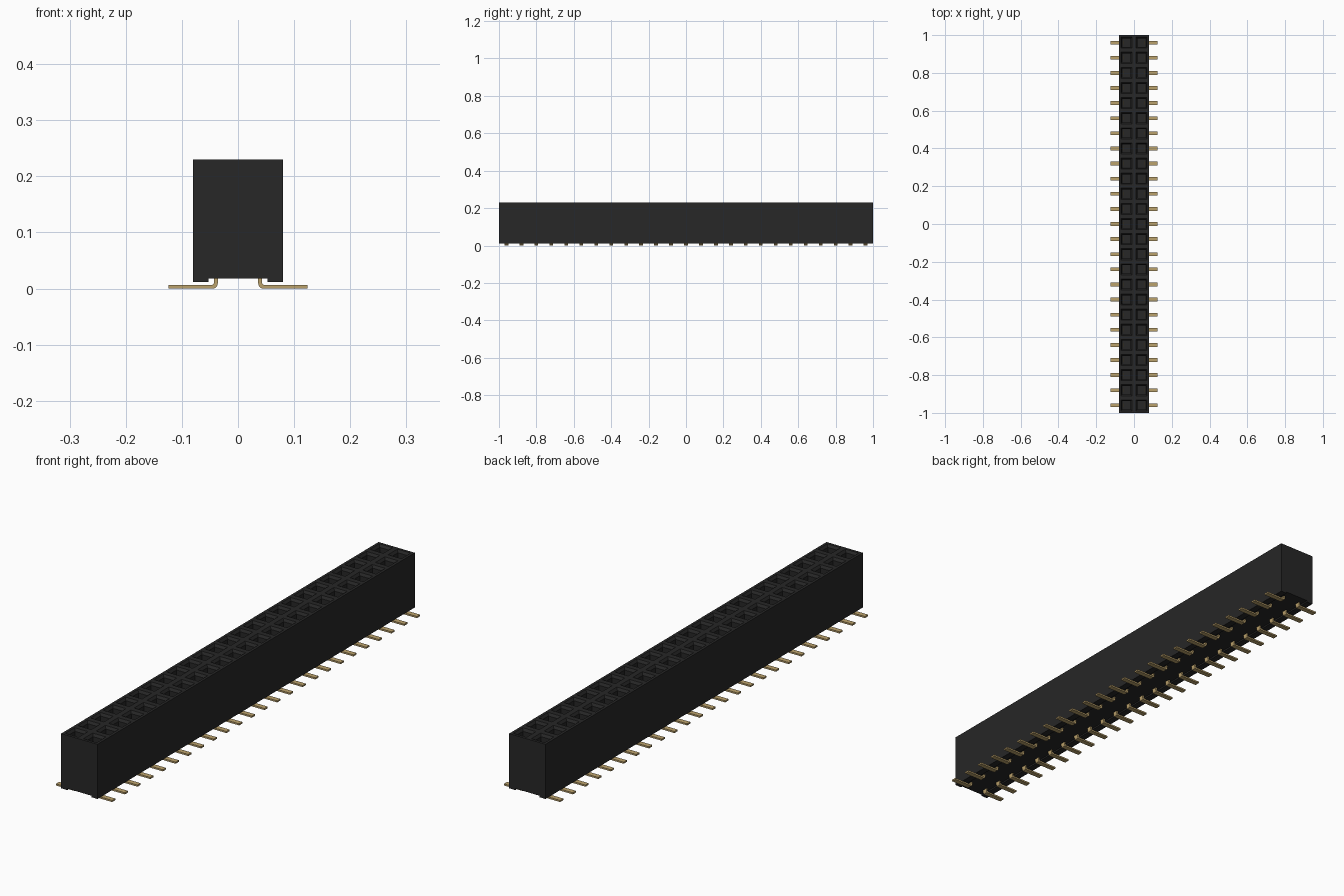
import bpy, bmesh
from mathutils import Matrix, Vector

if "Cube" in bpy.data.objects:
    bpy.data.objects.remove(bpy.data.objects["Cube"])

PITCH, ROWS = 0.08, 25
W, L, H = 0.08, 1.0, 0.23


def material(name, rgb):
    m = bpy.data.materials.new(name)
    m.use_nodes = True
    m.diffuse_color = (*rgb, 1)
    m.node_tree.nodes["Principled BSDF"].inputs["Base Color"].default_value = (*rgb, 1)
    return m


black = material("black plastic", (0.02, 0.02, 0.02))
gold = material("gold metal", (0.5, 0.36, 0.15))


def finish(bm, name, mat):
    mesh = bpy.data.meshes.new(name)
    bmesh.ops.recalc_face_normals(bm, faces=bm.faces)
    bm.to_mesh(mesh)
    bm.free()
    mesh.materials.append(mat)
    ob = bpy.data.objects.new(name, mesh)
    bpy.context.collection.objects.link(ob)
    return ob


def prism(bm, profile, y0, y1):
    """Extrude an x-z outline along y."""
    face = bm.faces.new([bm.verts.new((x, y0, z)) for x, z in profile])
    out = bmesh.ops.extrude_face_region(bm, geom=[face])["geom"]
    verts = [g for g in out if isinstance(g, bmesh.types.BMVert)]
    bmesh.ops.translate(bm, vec=(0, y1 - y0, 0), verts=verts)


# Housing: long block with a shallow channel underneath
bm = bmesh.new()
prism(bm, [(-W, 0.012), (-0.053, 0.012), (-0.053, 0.018), (0.053, 0.018),
           (0.053, 0.012), (W, 0.012), (W, H), (-W, H)], -L, L)
bmesh.ops.recalc_face_normals(bm, faces=bm.faces)
top = [f for f in bm.faces if f.normal.z > 0.9 and f.calc_center_median().z > H - 0.01]
bmesh.ops.delete(bm, geom=top, context="FACES_ONLY")

# Top: one cell per socket, inset to a rim, a chamfer and a deep shaft
grid = bmesh.ops.create_grid(bm, x_segments=2, y_segments=ROWS, size=1,
                             matrix=Matrix.Translation((0, 0, H)) @ Matrix.Diagonal((W, L, 1, 1)))
cells = list({f for v in grid["verts"] for f in v.link_faces})
for f in cells:
    f.normal_update()
for thickness, depth in ((0.015, 0), (0.010, -0.010), (0.0005, -0.16)):
    bmesh.ops.inset_individual(bm, faces=cells, thickness=thickness, depth=depth)
bmesh.ops.remove_doubles(bm, verts=bm.verts, dist=1e-5)
finish(bm, "housing", black)

# Gull-wing lead outline and spring contact blades, one set per socket
LEAD = [(0.036, 0.03), (0.036, 0.010), (0.0375, 0.005), (0.040, 0.002), (0.044, 0.001),
        (0.124, 0.001), (0.124, 0.0075), (0.046, 0.0075), (0.0435, 0.009), (0.0425, 0.012),
        (0.0425, 0.03)]
LEAD = [(x, max(0, z - 0.001)) for x, z in LEAD]
leads, contacts = bmesh.new(), bmesh.new()
for i in range(ROWS):
    y = (i - (ROWS - 1) / 2) * PITCH
    for side in (-1, 1):
        prism(leads, [(side * x, z) for x, z in LEAD], y - 0.01, y + 0.01)
        for edge in (-1, 1):
            x = side * PITCH / 2 + edge * 0.0135
            prism(contacts, [(x - 0.001, 0.07), (x + 0.001, 0.07),
                             (x + 0.001, 0.205), (x - 0.001, 0.205)], y - 0.01, y + 0.01)
finish(leads, "leads", gold)
finish(contacts, "contacts", gold)
